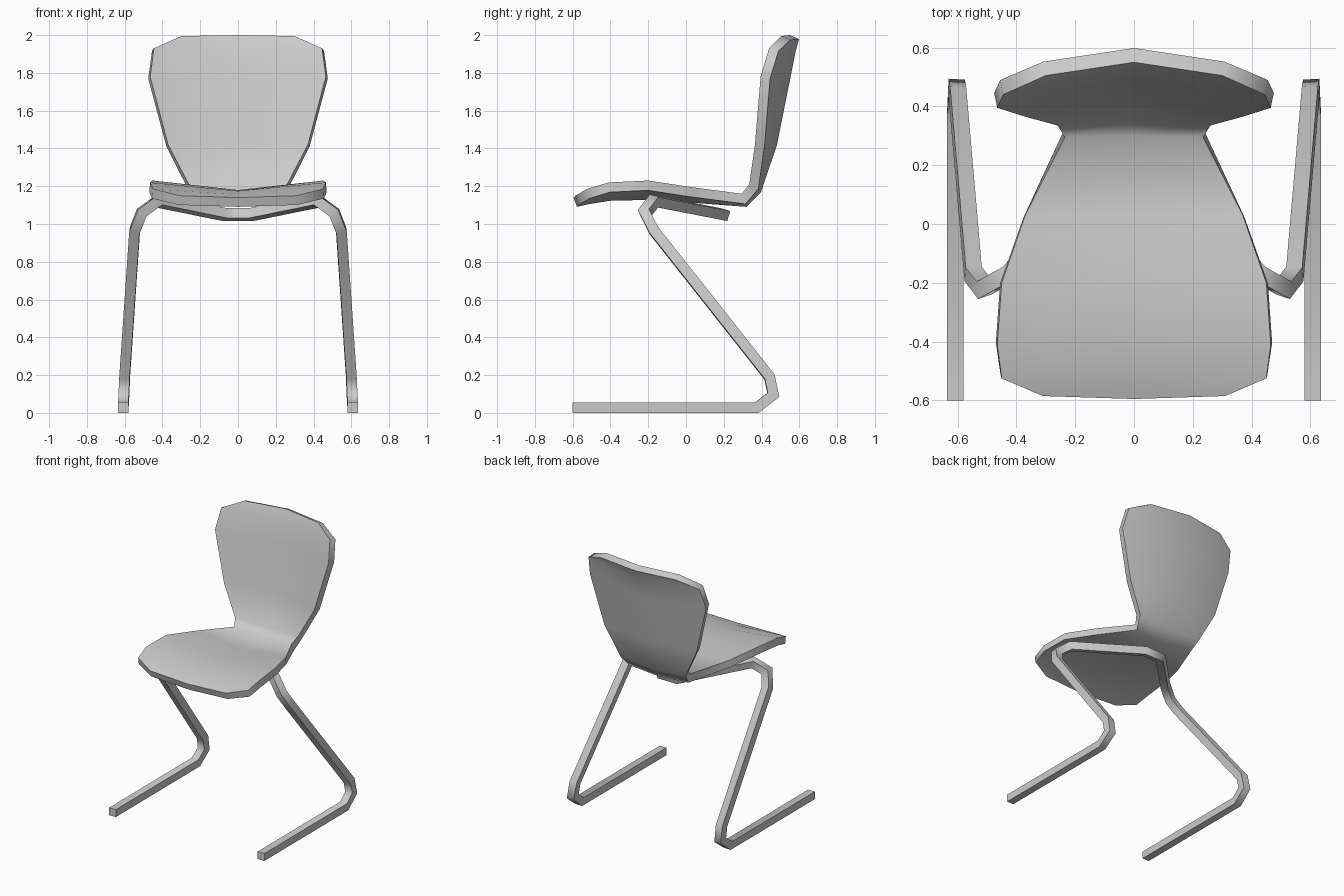
import bpy, bmesh, math
from mathutils import Vector

if "Cube" in bpy.data.objects:
    bpy.data.objects.remove(bpy.data.objects["Cube"])


def finish(name, bm, modifiers):
    """Turn a bmesh into a named object, apply modifiers, smooth the soft bends."""
    mesh = bpy.data.meshes.new(name)
    bm.to_mesh(mesh)
    bm.free()
    obj = bpy.data.objects.new(name, mesh)
    bpy.context.collection.objects.link(obj)
    bpy.ops.object.select_all(action='DESELECT')
    bpy.context.view_layer.objects.active = obj
    obj.select_set(True)
    for kind, settings in modifiers:
        mod = obj.modifiers.new(kind.title(), kind)
        for key, value in settings.items():
            setattr(mod, key, value)
        bpy.ops.object.modifier_apply(modifier=mod.name)
    bpy.ops.object.shade_smooth_by_angle(angle=math.radians(70))
    return obj


# Seat and back shell: half width, edge y, edge z, centre y, centre z
rows = [
    (0.31, -0.585, 1.150, -0.595, 1.140),
    (0.45, -0.525, 1.185, -0.530, 1.155),
    (0.465, -0.41, 1.220, -0.410, 1.175),
    (0.45, -0.20, 1.230, -0.200, 1.180),
    (0.37, 0.03, 1.195, 0.030, 1.165),
    (0.235, 0.295, 1.160, 0.300, 1.145),
    (0.26, 0.335, 1.210, 0.350, 1.195),
    (0.37, 0.365, 1.420, 0.430, 1.430),
    (0.465, 0.395, 1.780, 0.500, 1.780),
    (0.445, 0.440, 1.930, 0.530, 1.930),
    (0.30, 0.505, 1.995, 0.550, 2.000),
]
bm = bmesh.new()
grid = [[bm.verts.new(p) for p in ((-w, ey, ez), (0, cy, cz), (w, ey, ez))]
        for w, ey, ez, cy, cz in rows]
for a, b in zip(grid, grid[1:]):
    for i in range(2):
        bm.faces.new((a[i], a[i + 1], b[i + 1], b[i]))
finish("seat_shell", bm, [
    ('SOLIDIFY', dict(thickness=0.052, offset=-1, use_even_offset=True))])

# Frame: square bar swept along one side with mitred bends, then mirrored
H = 0.0275
path = [Vector(p) for p in (
    (0.608, -0.60, H), (0.608, 0.375, H), (0.604, 0.462, 0.095),
    (0.600, 0.442, 0.190), (0.547, -0.170, 0.965), (0.510, -0.218, 1.060),
    (0.425, -0.170, 1.122), (0.07, 0.20, 1.050), (0, 0.20, 1.050))]
dirs = [(b - a).normalized() for a, b in zip(path, path[1:])]
bm = bmesh.new()
ring = [path[0] + Vector((x * H, 0, z * H))
        for x, z in ((-1, -1), (1, -1), (1, 1), (-1, 1))]
rings = [[bm.verts.new(v) for v in ring]]
for i, d in enumerate(dirs):
    normal = d + dirs[min(i + 1, len(dirs) - 1)]
    ring = [v + d * ((path[i + 1] - v).dot(normal) / d.dot(normal)) for v in ring]
    rings.append([bm.verts.new(v) for v in ring])
bm.faces.new(rings[0])
for a, b in zip(rings, rings[1:]):
    for i in range(4):
        j = (i + 1) % 4
        bm.faces.new((a[i], a[j], b[j], b[i]))
bmesh.ops.recalc_face_normals(bm, faces=bm.faces)
finish("leg_frame", bm, [('MIRROR', dict(use_axis=(True, False, False)))])
